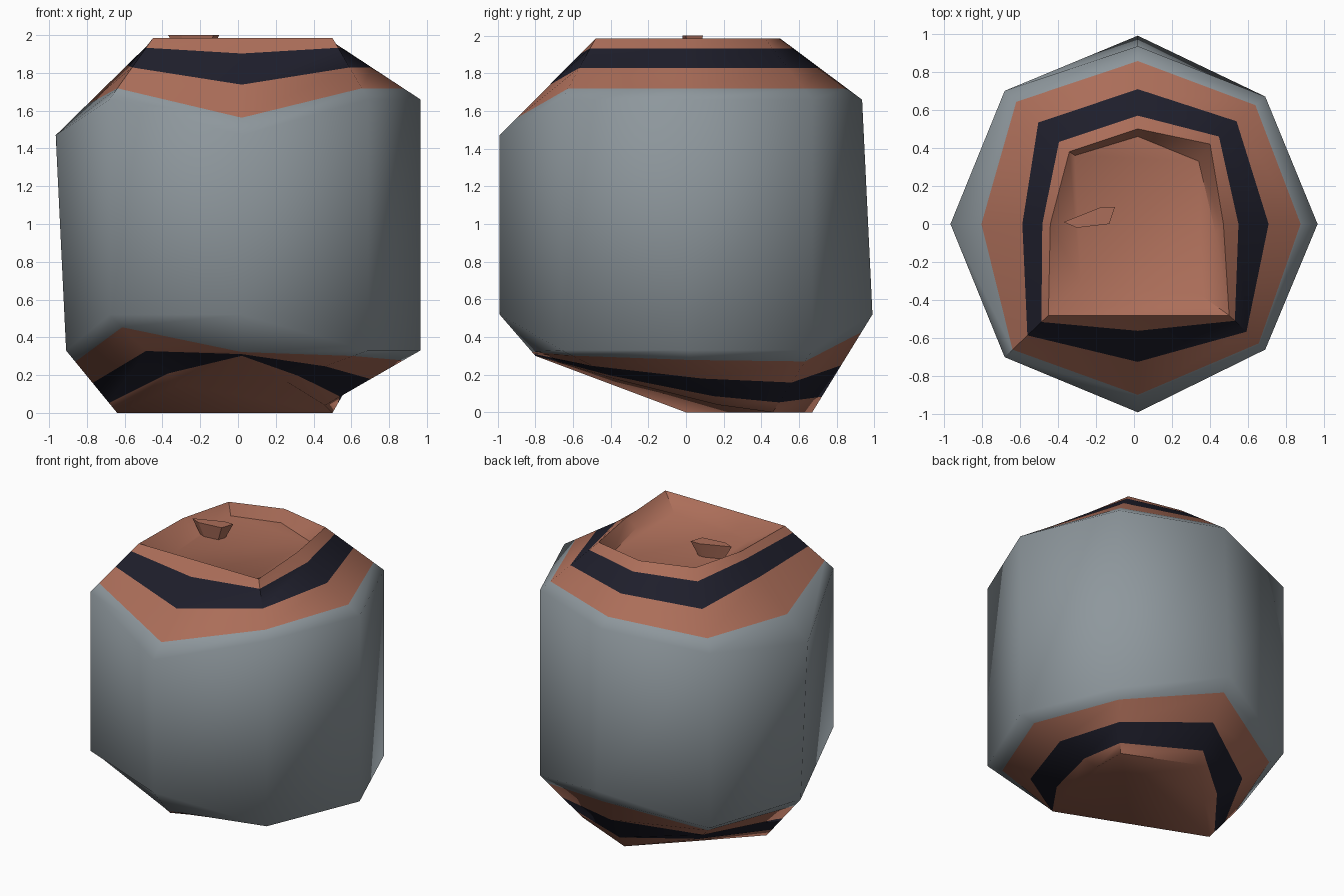
import bpy, bmesh, math
from mathutils import Vector

if "Cube" in bpy.data.objects:
    bpy.data.objects.remove(bpy.data.objects["Cube"])


def mat(name, rgb):
    m = bpy.data.materials.new(name)
    m.diffuse_color = (*rgb, 1)
    m.use_nodes = True
    m.node_tree.nodes["Principled BSDF"].inputs["Base Color"].default_value = m.diffuse_color
    return m


GREY = mat("steel grey", (0.27, 0.31, 0.335))
RUST = mat("rust orange", (0.41, 0.155, 0.10))
DARK = mat("dark navy", (0.013, 0.013, 0.024))


def finish(bm, name, mats, angle):
    bmesh.ops.recalc_face_normals(bm, faces=bm.faces)
    me = bpy.data.meshes.new(name)
    bm.to_mesh(me)
    bm.free()
    for m in mats:
        me.materials.append(m)
    ob = bpy.data.objects.new(name, me)
    bpy.context.collection.objects.link(ob)
    bpy.context.view_layer.objects.active = ob
    ob.select_set(True)
    bpy.ops.object.shade_smooth_by_angle(angle=math.radians(angle))
    ob.select_set(False)
    return ob


# Eight columns, starting at the front and going round by the right side
upper = [(.02, -.99, 1.47), (.69, -.66, 1.66), (.965, 0, 1.66), (.69, .67, 1.66),
         (.02, .935, 1.66), (-.68, .70, 1.58), (-.965, 0, 1.47), (-.68, -.70, 1.66)]
lower = [(.02, -.99, .52), (.69, -.66, .33), (.965, 0, .33), (.69, .67, .33),
         (.02, .99, .52), (-.68, .70, .33), (-.91, 0, .33), (-.68, -.70, .52)]
top_rim = [(.02, -.48), (.5, -.48), (.47, 0), (.40, .42),
           (.02, .50), (-.34, .38), (-.44, 0), (-.45, -.48)]
base_rim = [(.02, -.80, .30), (.25, -.35, .17), (.46, .17, .04), (.5, .46, 0),
            (.02, .67, 0), (-.32, .33, 0), (-.64, 0, 0), (-.31, -.40, .15)]
floor = [(.05, -.41), (.36, -.38), (.43, -.05), (.34, .33),
         (.02, .46), (-.31, .36), (-.31, 0), (-.28, -.31)]
top_rim = [(x, y, 1.985) for x, y in top_rim]
floor = [(x, y, 1.90) for x, y in floor]
STOPS = (.18, .52, .84)      # where the painted bands cross each shoulder


def blend(a, b, t, special):
    """Ring between a and b; special gives other fractions for some columns."""
    return [Vector(p).lerp(Vector(q), special.get(i, t))
            for i, (p, q) in enumerate(zip(a, b))]


# Can body: rings from the base up to the recessed lid
rings = [base_rim]
rings += [blend(lower, base_rim, t, {0: f}) for t, f in zip(STOPS[::-1], (.99, .95, .90))]
rings += [lower, upper]
rings += [blend(upper, top_rim, t, {6: f}) for t, f in zip(STOPS, (.31, .72, .92))]
rings += [top_rim, floor]
ring_mat = [1, 2, 1, 0, 0, 0, 1, 2, 1, 1]

bm = bmesh.new()
vs = [[bm.verts.new(p) for p in r] for r in rings]
for k, m in enumerate(ring_mat):
    for i in range(8):
        j = (i + 1) % 8
        f = bm.faces.new((vs[k][i], vs[k][j], vs[k + 1][j], vs[k + 1][i]))
        f.material_index = m
# base: flat rear plate and slope rising to the front
b = vs[0]
for loop in ([b[3], b[4], b[5], b[6]], [b[0], b[1], b[2], b[3], b[6], b[7]]):
    bm.faces.new(loop).material_index = 1
bm.faces.new(vs[-1]).material_index = 1
finish(bm, "can_body", [GREY, RUST, DARK], 50)

# Pull tab: small prism narrowing down to the lid
tab = [(-.37, .01), (-.30, -.02), (-.13, .0), (-.10, .09), (-.17, .09)]
bm = bmesh.new()
hi = [bm.verts.new((x, y, 2.0)) for x, y in tab]
lo = [bm.verts.new((-.22 + (x + .22) * .6, .03 + (y - .03) * .6, 1.895)) for x, y in tab]
bm.faces.new(hi)
bm.faces.new(lo[::-1])
for i in range(5):
    j = (i + 1) % 5
    bm.faces.new((lo[i], lo[j], hi[j], hi[i]))
finish(bm, "pull_tab", [RUST], 30)
